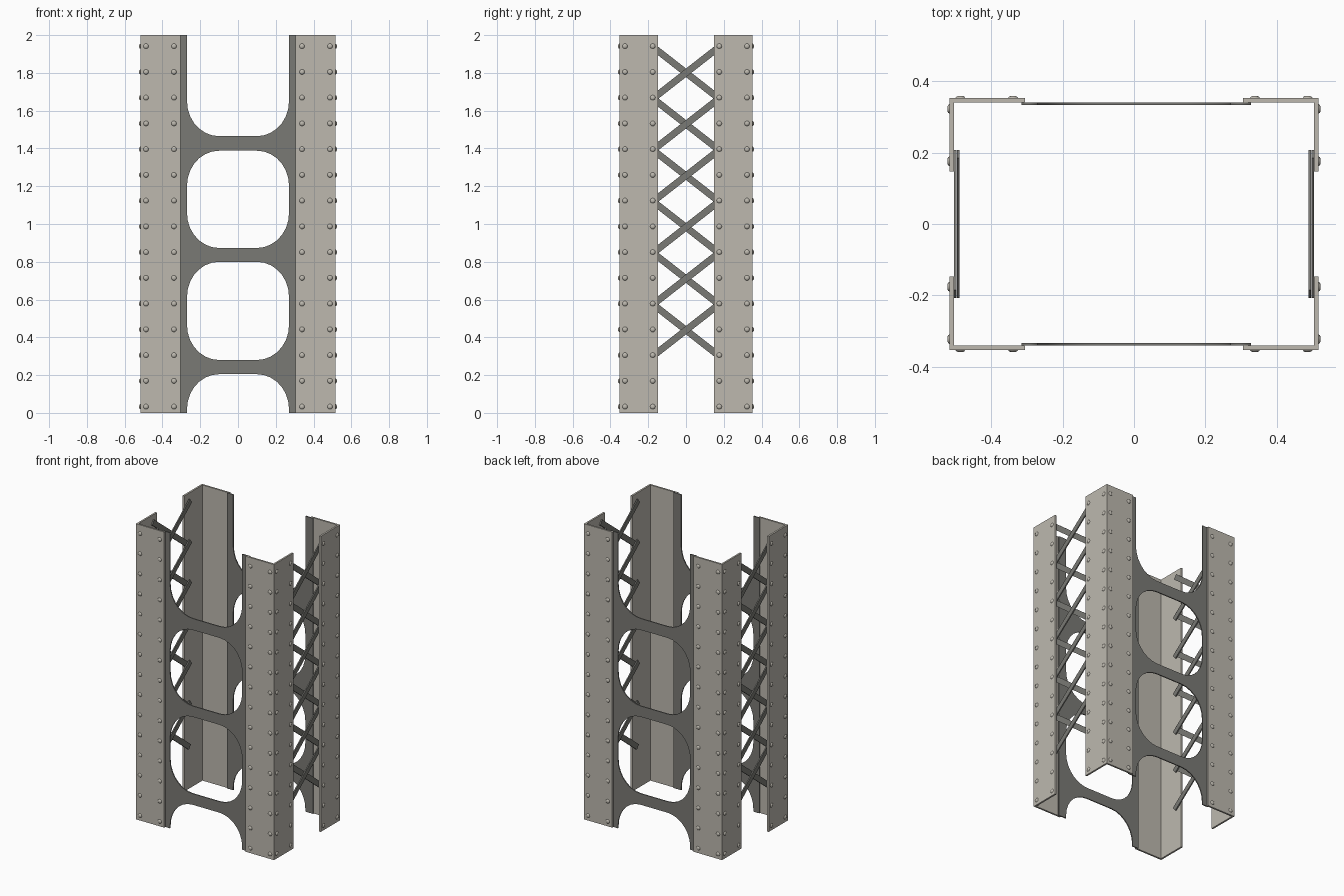
import bpy, bmesh
from math import sin, cos, pi, radians
from mathutils import Matrix, Vector

if "Cube" in bpy.data.objects:
    bpy.data.objects.remove(bpy.data.objects["Cube"], do_unlink=True)


def material(name, rgb):
    m = bpy.data.materials.new(name)
    m.use_nodes = True
    m.diffuse_color = (*rgb, 1)
    m.node_tree.nodes["Principled BSDF"].inputs["Base Color"].default_value = (*rgb, 1)
    return m


LIGHT = material("light warm grey", (0.51, 0.485, 0.43))
DARK = material("dark grey", (0.195, 0.193, 0.178))

HX, HY, HEIGHT, THICK = 0.517, 0.353, 2.0, 0.012
SIGNS = (-1, 1)


def add_object(name, mesh, mat):
    mesh.materials.clear()
    mesh.materials.append(mat)
    ob = bpy.data.objects.new(name, mesh)
    bpy.context.collection.objects.link(ob)
    return ob


def from_bmesh(name, bm, mat):
    bmesh.ops.recalc_face_normals(bm, faces=bm.faces)
    mesh = bpy.data.meshes.new(name)
    bm.to_mesh(mesh)
    bm.free()
    return add_object(name, mesh, mat)


# Corner legs: L-shaped angle profile pulled up to full height
def leg(name, sx, sy):
    ix, iy = 0.305, 0.147
    profile = [(HX, HY), (ix, HY), (ix, HY - THICK), (HX - THICK, HY - THICK),
               (HX - THICK, iy), (HX, iy)]
    bm = bmesh.new()
    face = bm.faces.new([bm.verts.new((sx * x, sy * y, 0)) for x, y in profile])
    up = bmesh.ops.extrude_face_region(bm, geom=[face])["geom"]
    bmesh.ops.translate(bm, vec=(0, 0, HEIGHT),
                        verts=[v for v in up if isinstance(v, bmesh.types.BMVert)])
    from_bmesh(name, bm, LIGHT)


for sy, end in ((-1, "front"), (1, "back")):
    for sx, side in ((-1, "right"), (1, "left")):
        leg(f"{end}_{side}_leg", sx, sy)


# Rivets: shallow domes in two columns on each outer leg face
def rivet(bm, place, normal):
    rot = Vector(normal).to_track_quat("Z", "Y").to_matrix().to_4x4()
    mat = Matrix.Translation(place) @ rot @ Matrix.Diagonal((0.014, 0.014, 0.007, 1))
    rings = [[bm.verts.new(mat @ Vector((r * cos(a * pi / 5), r * sin(a * pi / 5), h)))
              for a in range(10)] for r, h in ((1, 0), (0.8, 0.6), (0.4, 0.92))]
    for low, high in zip(rings, rings[1:]):
        for i in range(10):
            j = (i + 1) % 10
            bm.faces.new((low[i], low[j], high[j], high[i]))
    bm.faces.new(rings[-1])


bm = bmesh.new()
for row in range(15):
    z = 0.033 + 0.1363 * row
    for sx in SIGNS:
        for sy in SIGNS:
            for x in (0.339, 0.487):
                rivet(bm, (sx * x, sy * HY, z), (0, sy, 0))
            for y in (0.176, 0.323):
                rivet(bm, (sx * HX, sy * y, z), (sx, 0, 0))
rivets = from_bmesh("rivets", bm, LIGHT)
for p in rivets.data.polygons:
    p.use_smooth = True


# Perforated plates: outline with an arch below, a U above and two rounded holes
def corner(cx, cz, start, sweep):
    steps = 7
    return [(cx + 0.17 * cos(radians(start + sweep * i / steps)),
             cz + 0.185 * sin(radians(start + sweep * i / steps))) for i in range(steps + 1)]


def arch(top):
    return corner(0.1, top - 0.185, 0, 90) + corner(-0.1, top - 0.185, 90, 90)


def trough(bottom):
    return corner(-0.1, bottom + 0.185, 180, 90) + corner(0.1, bottom + 0.185, 270, 90)


def plate_curve():
    x0, x1, gap = -0.315, 0.328, 0.27
    outer = ([(x1, 0), (x1, HEIGHT), (gap, HEIGHT)] + trough(1.465)[::-1]
             + [(-gap, HEIGHT), (x0, HEIGHT), (x0, 0), (-gap, 0)] + arch(0.205)[::-1]
             + [(gap, 0)])
    holes = [arch(0.8) + trough(0.28), arch(1.388) + trough(0.873)]
    cu = bpy.data.curves.new("plate_outline", "CURVE")
    cu.dimensions = "2D"
    cu.fill_mode = "BOTH"
    cu.extrude = 0.0035
    for pts in [outer] + holes:
        sp = cu.splines.new("POLY")
        sp.points.add(len(pts) - 1)
        for p, (x, z) in zip(sp.points, pts):
            p.co = (x, z, 0, 1)
        sp.use_cyclic_u = True
    return cu


outline = bpy.data.objects.new("plate_outline", plate_curve())
bpy.context.collection.objects.link(outline)
bpy.context.view_layer.update()
flat = outline.evaluated_get(bpy.context.evaluated_depsgraph_get())
for sy, name in ((-1, "front_plate"), (1, "back_plate")):
    mesh = bpy.data.meshes.new_from_object(flat)
    mesh.name = name
    mesh.transform(Matrix.Translation((0, sy * 0.3375, 0)) @ Matrix.Rotation(pi / 2, 4, "X"))
    add_object(name, mesh, DARK)
bpy.data.objects.remove(outline, do_unlink=True)

# Side lattices: six crossed pairs of flat bars, one layer behind the other
for sx, name in ((-1, "right_lattice"), (1, "left_lattice")):
    bm = bmesh.new()
    for i in range(6):
        for tilt, depth in ((1, 0.501), (-1, 0.493)):
            place = Matrix.Translation((sx * depth, 0, 0.438 + 0.2725 * i))
            turn = Matrix.Rotation(radians(38 * tilt * sx), 4, "X")
            bmesh.ops.create_cube(bm, size=1, matrix=place @ turn
                                  @ Matrix.Diagonal((0.0078, 0.498, 0.036, 1)))
    from_bmesh(name, bm, DARK)
